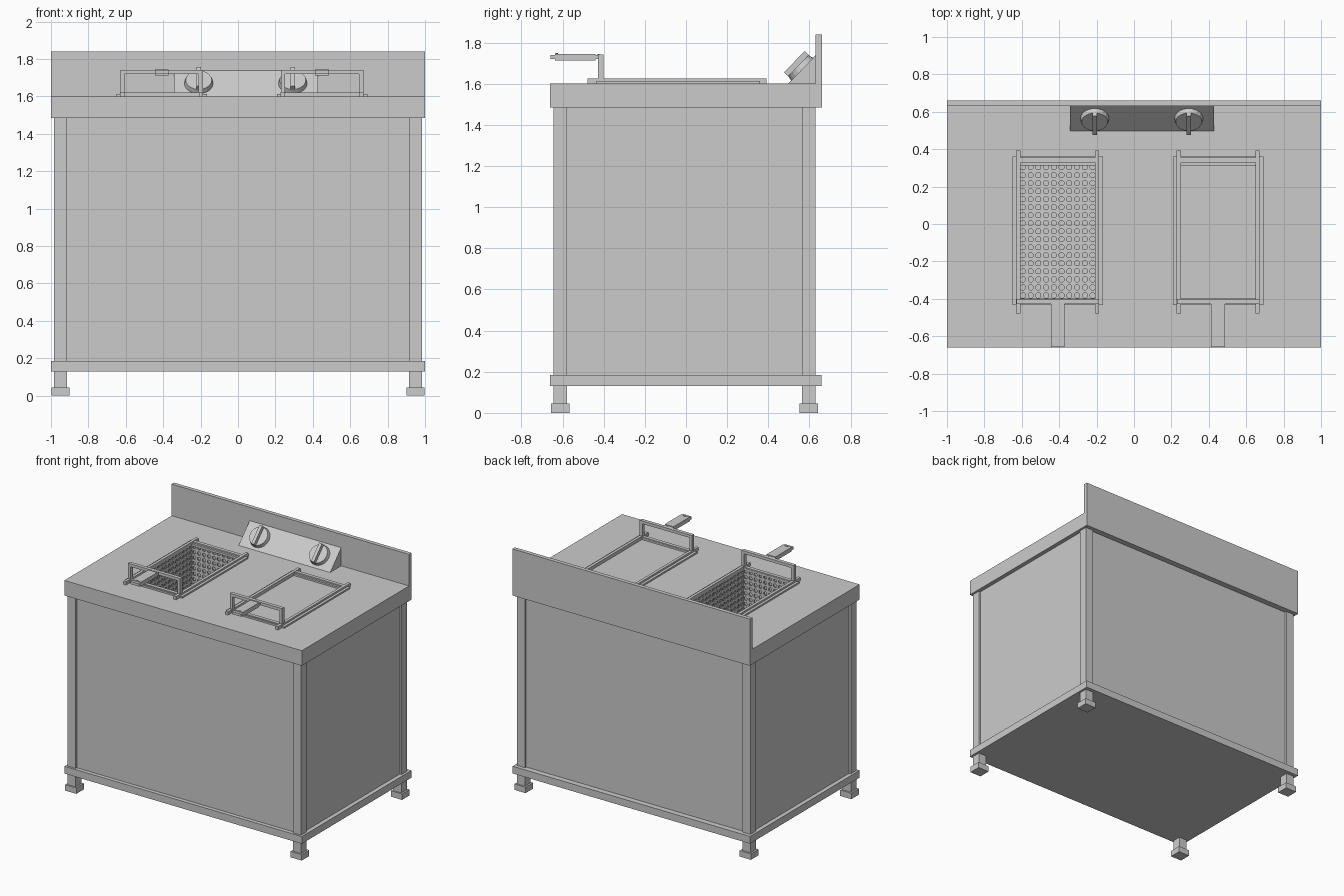
import bpy, bmesh, math
from mathutils import Vector, Matrix

if "Cube" in bpy.data.objects:
    bpy.data.objects.remove(bpy.data.objects["Cube"])


def finish(name, bm):
    bmesh.ops.recalc_face_normals(bm, faces=bm.faces[:])
    me = bpy.data.meshes.new(name)
    bm.to_mesh(me)
    bm.free()
    ob = bpy.data.objects.new(name, me)
    bpy.context.collection.objects.link(ob)
    return ob


def add_box(bm, x0, x1, y0, y1, z0, z1):
    m = Matrix.Translation(((x0 + x1) / 2, (y0 + y1) / 2, (z0 + z1) / 2)) \
        @ Matrix.Diagonal((x1 - x0, y1 - y0, z1 - z0, 1))
    bmesh.ops.create_cube(bm, size=1, matrix=m)


def boxes(name, *dims):
    bm = bmesh.new()
    for d in dims:
        add_box(bm, *d)
    return finish(name, bm)


def perforated(bm, origin, u, v, nu, nv):
    """Sheet of nu x nv cells, each with an eight-sided hole."""
    o, u, v = Vector(origin), Vector(u) / nu, Vector(v) / nv
    corners = [(0, 0), (1, 0), (1, 1), (0, 1)]
    a, b, c, d = 0.2, 0.34, 0.66, 0.8
    hole = [(a, b), (b, a), (c, a), (d, b), (d, c), (c, d), (b, d), (a, c)]
    for i in range(nu):
        for j in range(nv):
            put = lambda p: bm.verts.new(o + u * (i + p[0]) + v * (j + p[1]))
            q, h = [put(p) for p in corners], [put(p) for p in hole]
            for k in range(4):
                bm.faces.new((q[k], h[2 * k + 1], h[2 * k]))
                bm.faces.new((q[k], q[(k + 1) % 4], h[(2 * k + 2) % 8], h[2 * k + 1]))


TOP = 1.60
BASKETS = {"left": -0.408, "right": 0.45}

# Feet, corner posts, panels and base
for sx, xn in ((-1, "left"), (1, "right")):
    for y0, y1, yn in ((-0.645, -0.578, "front"), (0.563, 0.63, "rear")):
        xa, xb = sorted((sx * 0.915, sx * 0.983))
        boxes(f"{yn}_{xn}_post", (xa, xb, y0, y1, 0.185, 1.485))
        boxes(f"{yn}_{xn}_foot", (xa, xb, y0, y1, 0.045, 0.13),
              (xa - 0.013, xb + 0.013, y0 - 0.012, y1 + 0.012, 0, 0.045))
    xa, xb = sorted((sx * 0.95, sx * 0.968))
    boxes(f"{xn}_panel", (xa, xb, -0.578, 0.563, 0.185, 1.485))
boxes("front_panel", (-0.915, 0.915, -0.63, -0.61, 0.185, 1.485))
boxes("rear_panel", (-0.915, 0.915, 0.595, 0.615, 0.185, 1.485))
boxes("base_plate", (-1, 1, -0.66, 0.658, 0.13, 0.185))
boxes("backsplash", (-1, 1, 0.63, 0.66, 1.485, 1.84))

# Worktop with two vat openings
worktop = boxes("worktop", (-1, 1, -0.66, 0.63, 1.485, TOP))
cutter = boxes("vat_cutter", *[(x - 0.225, x + 0.225, -0.42, 0.345, 1.4, 1.7)
                               for x in BASKETS.values()])
cutter.hide_render = True
mod = worktop.modifiers.new("openings", 'BOOLEAN')
mod.object, mod.solver = cutter, 'EXACT'
bpy.context.view_layer.objects.active = worktop
bpy.ops.object.modifier_apply(modifier=mod.name)
bpy.data.objects.remove(cutter)

# Vats and baskets
for side, cx in BASKETS.items():
    x0, x1, y0, y1, zb = cx - 0.225, cx + 0.225, -0.42, 0.345, 1.22
    t = 0.01
    boxes(f"{side}_vat", (x0, x1, y0, y1, zb, zb + t),
          (x0 - t, x0, y0, y1, zb, TOP - 0.02), (x1, x1 + t, y0, y1, zb, TOP - 0.02),
          (x0, x1, y0 - t, y0, zb, TOP - 0.02), (x0, x1, y1, y1 + t, zb, TOP - 0.02))

    # Perforated basket shell
    a, b, f, r, z, h = cx - 0.207, cx + 0.207, -0.403, 0.325, 1.28, 0.33
    L = r - f
    bm = bmesh.new()
    perforated(bm, (a, f, z), (b - a, 0, 0), (0, L, 0), 10, 17)
    for y in (f, r):
        perforated(bm, (a, y, z), (b - a, 0, 0), (0, 0, h), 10, 8)
    for x in (a, b):
        perforated(bm, (x, f, z), (0, L, 0), (0, 0, h), 17, 8)
    bmesh.ops.remove_doubles(bm, verts=bm.verts[:], dist=0.0005)
    shell = finish(f"{side}_basket_mesh", bm)
    sol = shell.modifiers.new("thickness", 'SOLIDIFY')
    sol.thickness, sol.offset = 0.008, 0

    # Rim, side rails and cross bars
    boxes(f"{side}_basket_rim",
          (cx - 0.242, cx - 0.2, -0.434, 0.36, TOP - 0.005, 1.612),
          (cx + 0.2, cx + 0.242, -0.434, 0.36, TOP - 0.005, 1.612),
          (cx - 0.2, cx + 0.2, 0.312, 0.36, TOP - 0.005, 1.612),
          (cx - 0.2, cx + 0.2, -0.434, -0.398, TOP - 0.005, 1.612))
    boxes(f"{side}_basket_rails",
          (cx - 0.222, cx - 0.2, -0.478, 0.392, TOP, 1.625),
          (cx + 0.2, cx + 0.222, -0.478, 0.392, TOP, 1.625),
          (cx - 0.2, cx + 0.2, 0.328, 0.355, TOP, 1.622))

    # Upright handle frame
    boxes(f"{side}_handle_frame",
          (cx - 0.22, cx - 0.198, -0.427, -0.4, TOP, 1.742),
          (cx + 0.198, cx + 0.22, -0.427, -0.4, TOP, 1.742),
          (cx - 0.198, cx + 0.198, -0.427, -0.4, 1.72, 1.742),
          (cx - 0.198, cx + 0.198, -0.427, -0.4, TOP, 1.62))

    # Grip with two rivets
    bm = bmesh.new()
    add_box(bm, cx - 0.037, cx + 0.037, -0.658, -0.405, 1.72, 1.74)
    add_box(bm, cx - 0.037, cx + 0.037, -0.636, -0.44, 1.713, 1.745)
    for y, zc in ((-0.425, 1.738), (-0.628, 1.743)):
        bmesh.ops.create_cone(bm, cap_ends=True, segments=10, radius1=0.011, radius2=0.011,
                              depth=0.01, matrix=Matrix.Translation((cx, y, zc))
                              @ Matrix.Diagonal((1, 0.5, 1, 1)))
    finish(f"{side}_grip", bm)

# Filled right vat surface
cx = BASKETS["right"]
boxes("oil_surface", (cx - 0.225, cx + 0.225, -0.42, 0.345, TOP - 0.01, TOP))

# Sloped control panel
bm = bmesh.new()
profile = [(0.497, TOP), (0.632, TOP), (0.632, 1.74)]
face = bm.faces.new([bm.verts.new((-0.343, y, z)) for y, z in profile])
ext = bmesh.ops.extrude_face_region(bm, geom=[face])
bmesh.ops.translate(bm, vec=(0.771, 0, 0),
                    verts=[e for e in ext["geom"] if isinstance(e, bmesh.types.BMVert)])
finish("control_panel", bm)

# Knobs: disc plus raised bar, lying on the slope
tilt = Matrix.Rotation(math.atan2(0.14, 0.135), 4, 'X')
for side, x in (("left", -0.21), ("right", 0.293)):
    bm = bmesh.new()
    bmesh.ops.create_cone(bm, cap_ends=True, segments=20, radius1=0.077, radius2=0.07,
                          depth=0.026, matrix=Matrix.Translation((0, 0, 0.013)))
    add_box(bm, -0.012, 0.012, -0.072, 0.072, 0.02, 0.053)
    knob = finish(f"{side}_knob", bm)
    knob.matrix_world = Matrix.Translation((x, 0.5645, 1.67)) @ tilt
